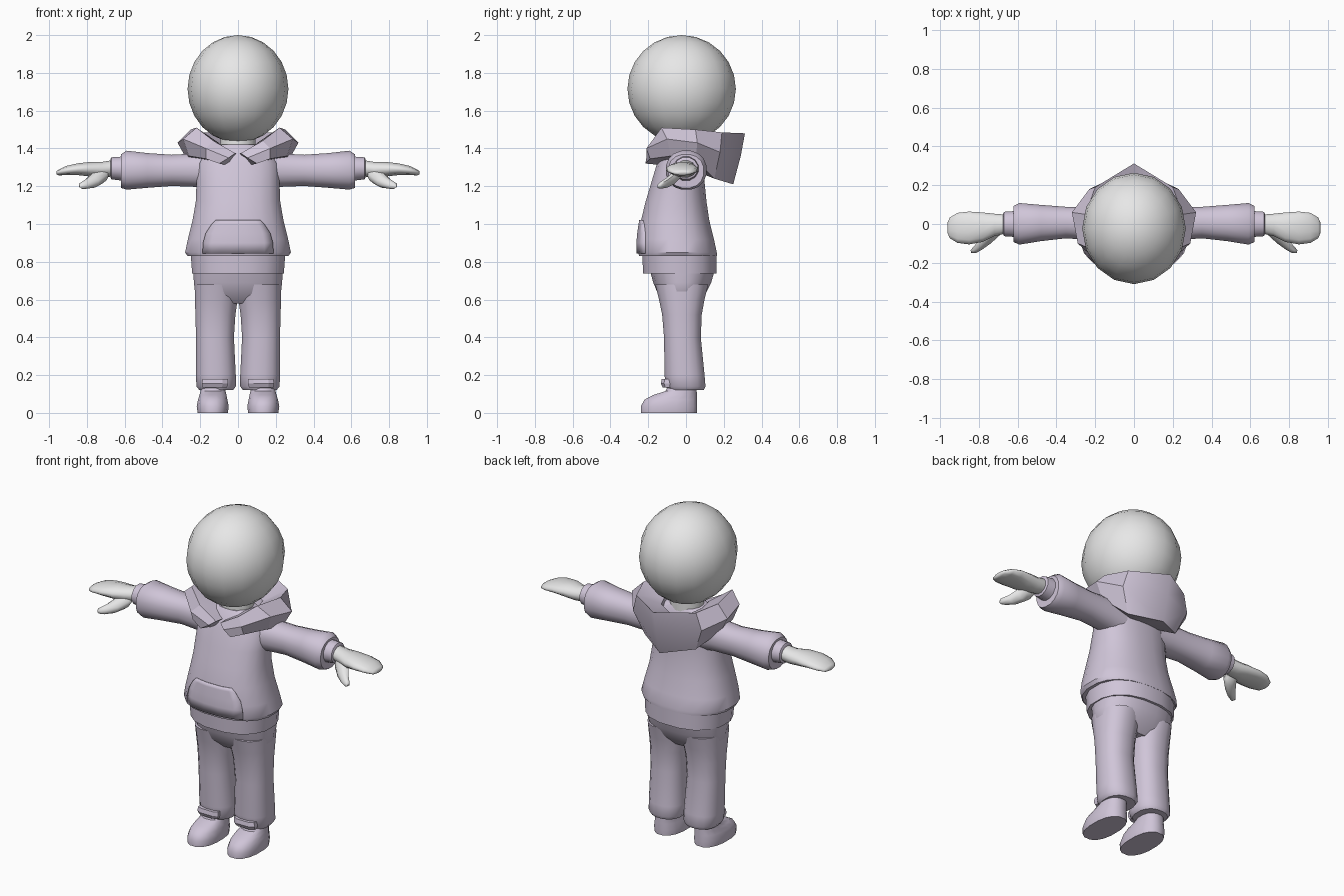
import bpy, bmesh, math
from mathutils import Vector
from mathutils.bvhtree import BVHTree

if "Cube" in bpy.data.objects:
    bpy.data.objects.remove(bpy.data.objects["Cube"])


def make_material(name, colour):
    mat = bpy.data.materials.new(name)
    mat.use_nodes = True
    mat.diffuse_color = (*colour, 1)
    mat.node_tree.nodes["Principled BSDF"].inputs["Base Color"].default_value = (*colour, 1)
    return mat


lilac = make_material("lilac cloth", (0.63, 0.56, 0.69))
grey = make_material("pale grey skin", (0.8, 0.8, 0.8))


def finish(name, bm, mat, mirrored=False, angle=40):
    """Turn a bmesh into a smooth shaded object, optionally mirrored in x."""
    bmesh.ops.recalc_face_normals(bm, faces=bm.faces)
    mesh = bpy.data.meshes.new(name)
    bm.to_mesh(mesh)
    bm.free()
    mesh.materials.append(mat)
    obj = bpy.data.objects.new(name, mesh)
    bpy.context.collection.objects.link(obj)
    bpy.ops.object.select_all(action="DESELECT")
    obj.select_set(True)
    bpy.context.view_layer.objects.active = obj
    bpy.ops.object.shade_smooth_by_angle(angle=math.radians(angle))
    if mirrored:
        obj.modifiers.new("mirror", "MIRROR")
    return obj


def bridge(bm, rings, closed=True):
    """Join neighbouring rows of vertices with quads."""
    for a, b in zip(rings, rings[1:]):
        count = len(a)
        for i in range(count if closed else count - 1):
            j = (i + 1) % count
            bm.faces.new((a[i], a[j], b[j], b[i]))


def loft(name, axis, sections, mat, sides=16, power=1.0, **options):
    """Skin oval sections. Each is (position, (low, high), (low, high))
    where the ranges run along the two remaining axes in x, y, z order."""
    bm = bmesh.new()
    rings = []
    for pos, first, second in sections:
        ring = []
        for i in range(sides):
            t = math.tau * (i + 0.5) / sides
            point = []
            for (low, high), wave in ((first, math.cos(t)), (second, math.sin(t))):
                bulge = math.copysign(abs(wave) ** power, wave)
                point.append((low + high) / 2 + (high - low) / 2 * bulge)
            point.insert("xyz".index(axis), pos)
            ring.append(bm.verts.new(point))
        rings.append(ring)
    bridge(bm, rings)
    bm.faces.new(rings[0])
    bm.faces.new(rings[-1])
    return finish(name, bm, mat, **options)


def wide(half):
    return (-half, half)


# Head and neck
bm = bmesh.new()
bmesh.ops.create_uvsphere(bm, u_segments=16, v_segments=12, radius=1)
for v in bm.verts:
    v.co = Vector((v.co.x * 0.267, v.co.y * 0.287 - 0.023, v.co.z * 0.285 + 1.715))
finish("head", bm, grey, angle=60)
loft("neck", "z", [(1.34, wide(0.1), (-0.1, 0.08)), (1.52, wide(0.09), (-0.1, 0.08))], grey)

# Hoodie body
torso = loft("hoodie_body", "z", [
    (0.83, wide(0.27), (-0.25, 0.165)),
    (0.85, wide(0.283), (-0.255, 0.165)),
    (0.92, wide(0.268), (-0.255, 0.15)),
    (1.02, wide(0.243), (-0.24, 0.125)),
    (1.12, wide(0.226), (-0.215, 0.11)),
    (1.22, wide(0.222), (-0.185, 0.1)),
    (1.32, wide(0.218), (-0.155, 0.1)),
    (1.38, wide(0.18), (-0.13, 0.09)),
    (1.42, wide(0.11), (-0.1, 0.07)),
], lilac, sides=20, power=0.85)

# Front pouch, draped over the body
tree = BVHTree.FromPolygons([v.co for v in torso.data.vertices],
                            [p.vertices for p in torso.data.polygons])
bm = bmesh.new()
rows = []
for z, half in ((0.845, 0.188), (0.9, 0.185), (0.95, 0.172), (1.0, 0.14), (1.02, 0.12)):
    row = []
    for i in range(9):
        x = half * (i / 4 - 1)
        hit = tree.ray_cast(Vector((x, -1, z)), Vector((0, 1, 0)))[0]
        row.append(bm.verts.new((x, hit.y - 0.01, z)))
    rows.append(row)
bridge(bm, rows, closed=False)
pouch = finish("pouch_pocket", bm, lilac)
thick = pouch.modifiers.new("thickness", "SOLIDIFY")
thick.thickness = 0.015
thick.offset = -1

# Hem band below the hoodie
loft("hem_band", "z", [
    (0.738, wide(0.247), (-0.23, 0.165)),
    (0.84, wide(0.254), (-0.235, 0.165)),
], lilac, sides=16, power=0.85)

# Sleeves and cuffs
loft("sleeves", "x", [
    (0.12, (-0.09, 0.09), (1.18, 1.38)),
    (0.22, (-0.085, 0.09), (1.195, 1.375)),
    (0.35, (-0.075, 0.09), (1.2, 1.368)),
    (0.48, (-0.09, 0.1), (1.19, 1.377)),
    (0.59, (-0.108, 0.11), (1.18, 1.39)),
    (0.62, (-0.095, 0.095), (1.19, 1.37)),
], lilac, power=0.9, mirrored=True)
loft("cuffs", "x", [
    (0.6, (-0.07, 0.07), (1.225, 1.36)),
    (0.67, (-0.065, 0.065), (1.235, 1.355)),
    (0.675, (-0.055, 0.055), (1.245, 1.345)),
], lilac, sides=12, mirrored=True)

# Mitten hands and thumbs
loft("hands", "x", [
    (0.66, (-0.05, 0.05), (1.25, 1.34)),
    (0.72, (-0.065, 0.055), (1.245, 1.33)),
    (0.78, (-0.095, 0.062), (1.25, 1.33)),
    (0.85, (-0.108, 0.067), (1.258, 1.322)),
    (0.91, (-0.1, 0.06), (1.258, 1.308)),
    (0.95, (-0.075, 0.035), (1.257, 1.288)),
    (0.96, (-0.05, 0.01), (1.262, 1.28)),
], grey, sides=12, mirrored=True, angle=60)
loft("thumbs", "y", [
    (-0.15, (0.815, 0.84), (1.19, 1.21)),
    (-0.135, (0.785, 0.845), (1.185, 1.225)),
    (-0.1, (0.735, 0.815), (1.19, 1.25)),
    (-0.06, (0.69, 0.785), (1.21, 1.285)),
    (-0.03, (0.68, 0.77), (1.24, 1.31)),
], grey, sides=8, mirrored=True, angle=60)

# Trousers
loft("trouser_hips", "z", [
    (0.58, wide(0.19), (-0.1, 0.06)),
    (0.63, wide(0.229), (-0.15, 0.105)),
    (0.69, wide(0.236), (-0.175, 0.135)),
    (0.76, wide(0.24), (-0.195, 0.155)),
], lilac, sides=20, power=0.85)
loft("trouser_legs", "z", [
    (0.12, (0.025, 0.205), (-0.095, 0.095)),
    (0.14, (0.01, 0.222), (-0.11, 0.105)),
    (0.2, (0.01, 0.224), (-0.115, 0.1)),
    (0.4, (0.02, 0.224), (-0.118, 0.08)),
    (0.52, (0.012, 0.227), (-0.128, 0.085)),
    (0.6, (0.0, 0.23), (-0.145, 0.1)),
    (0.68, (0.0, 0.23), (-0.165, 0.12)),
], lilac, power=0.85, mirrored=True)

# Raised fold at the front of each trouser hem
loft("hem_folds", "z", [
    (0.135, (0.055, 0.19), (-0.125, -0.05)),
    (0.155, (0.05, 0.195), (-0.135, -0.05)),
    (0.18, (0.05, 0.19), (-0.13, -0.05)),
], lilac, sides=8, power=0.6, mirrored=True, angle=20)

# Shoes
loft("shoes", "z", [
    (0.0, (0.052, 0.215), (-0.242, 0.06)),
    (0.035, (0.048, 0.22), (-0.242, 0.062)),
    (0.07, (0.055, 0.213), (-0.222, 0.06)),
    (0.095, (0.06, 0.205), (-0.175, 0.06)),
    (0.115, (0.065, 0.2), (-0.11, 0.058)),
    (0.18, (0.065, 0.19), (-0.08, 0.058)),
], lilac, power=0.85, mirrored=True)

# Lowered hood: each station runs rim, widest line, lower edge
hood = [
    ((0.015, -0.19, 1.375), (0.05, -0.21, 1.35), (0.1, -0.215, 1.32)),
    ((0.13, -0.18, 1.44), (0.17, -0.21, 1.4), (0.17, -0.19, 1.345)),
    ((0.22, -0.13, 1.51), (0.29, -0.1, 1.45), (0.26, -0.08, 1.36)),
    ((0.25, 0.05, 1.5), (0.32, 0.06, 1.43), (0.27, 0.05, 1.34)),
    ((0.2, 0.19, 1.485), (0.23, 0.18, 1.38), (0.17, 0.15, 1.24)),
    ((0, 0.312, 1.48), (0, 0.29, 1.36), (0, 0.25, 1.21)),
]
bm = bmesh.new()
rows = []
for station in hood:
    rim, belly, lower = (Vector(p) for p in station)
    inner = rim.lerp(Vector((0, 0, 1.36)), 0.5)
    under = lower.lerp(Vector((0, 0, 1.3)), 0.6)
    rows.append([bm.verts.new(p) for p in (rim, belly, lower, under, inner)])
bridge(bm, rows)
bm.faces.new(rows[0])
finish("hood", bm, lilac, mirrored=True, angle=25)
